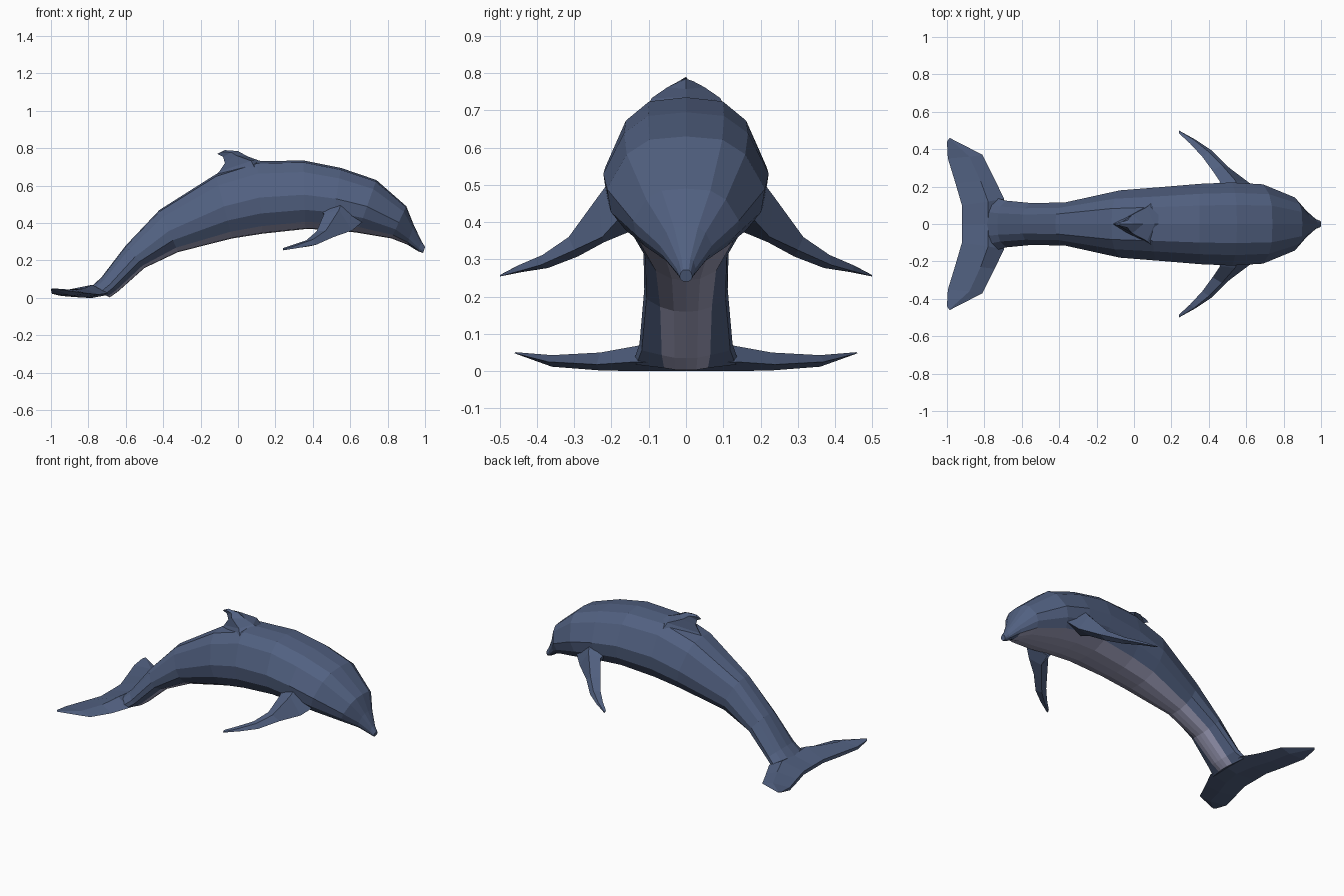
import bpy, bmesh


def material(name, rgb):
    m = bpy.data.materials.new(name)
    m.diffuse_color = (*rgb, 1)
    return m


blue = material("slate blue skin", (0.083, 0.118, 0.218))
grey = material("pale lavender belly", (0.37, 0.37, 0.53))


def loft(name, rings, mirror=False, mats=(blue,)):
    """Skin a list of closed rings, cap both ends, optionally mirror across y."""
    bm = bmesh.new()
    rows = [[bm.verts.new(p) for p in ring] for ring in rings]
    n = len(rows[0])
    for a, b in zip(rows, rows[1:]):
        for i in range(n):
            j = (i + 1) % n
            bm.faces.new((a[i], a[j], b[j], b[i]))
    bm.faces.new(rows[0])
    bm.faces.new(rows[-1])
    bmesh.ops.recalc_face_normals(bm, faces=bm.faces)
    me = bpy.data.meshes.new(name)
    bm.to_mesh(me)
    bm.free()
    ob = bpy.data.objects.new(name, me)
    bpy.context.collection.objects.link(ob)
    for m in mats:
        me.materials.append(m)
    if mirror:
        mod = ob.modifiers.new("mirror", 'MIRROR')
        mod.use_axis = (False, True, False)
    return ob


# Body: back point (x, z), belly point (x, z), half width, belly share of
# half width, from tail to snout
stations = [
    (-.79, .055, -.685, .003, .14, .42),
    (-.73, .11, -.64, .035, .125, .52),
    (-.60, .28, -.50, .16, .112, .62),
    (-.42, .47, -.32, .245, .115, .70),
    (-.12, .66, -.03, .318, .18, .72),
    (.10, .73, .13, .343, .195, .73),
    (.35, .735, .36, .368, .215, .74),
    (.55, .695, .50, .365, .222, .75),
    (.74, .63, .64, .348, .212, .76),
    (.90, .49, .82, .318, .142, .78),
    (.94, .39, .905, .285, .070, .75),
    (.98, .305, .965, .248, .026, .72),
    (1.0, .272, .99, .24, .017, .72),
]


def ring(tx, tz, bx, bz, hw, belly):
    half = [(0, 1), (.46, .97), (.75, .83), (1, .50), (.95, .28),
            (belly, .105), (belly * .47, .012), (0, 0)]
    full = half + [(-w, t) for w, t in half[-2:0:-1]]
    return [(bx + (tx - bx) * t, hw * w, bz + (tz - bz) * t) for w, t in full]


body = loft("body", [ring(*s) for s in stations], mats=(blue, grey))
# Pale belly: the lowest strips, from the chin to the tail root
n = 14
for f in body.data.polygons[:n * (len(stations) - 1)]:
    row, col = divmod(f.index, n)
    if 5 <= col <= 8 and row <= 9:
        f.material_index = 1

# Dorsal fin: front (x, z), side (x, y, z), rear (x, z), from base to tip
dorsal = [
    ((.20, .715), (.09, .11, .695), (-.15, .625)),
    ((.11, .735), (.07, .092, .733), (-.10, .675)),
    ((.05, .757), (-.01, .05, .762), (-.07, .72)),
    ((0, .785), (-.035, .02, .778), (-.08, .755)),
    ((-.07, .79), (-.085, .007, .78), (-.11, .77)),
]
loft("dorsal_fin", [[(f[0], 0, f[1]), s, (r[0], 0, r[1]), (s[0], -s[1], s[2])]
                    for f, s, r in dorsal])

# Flippers: leading, upper, trailing and lower points, from root to tip
loft("flippers", [
    [(.68, .17, .42), (.56, .19, .53), (.44, .17, .47), (.53, .15, .375)],
    [(.61, .225, .36), (.54, .235, .47), (.46, .225, .45), (.52, .22, .346)],
    [(.51, .30, .325), (.47, .315, .36), (.42, .285, .355), (.46, .29, .308)],
    [(.42, .39, .285), (.40, .385, .312), (.365, .36, .308), (.39, .37, .277)],
    [(.33, .45, .268), (.32, .45, .284), (.30, .43, .286), (.31, .44, .266)],
    [(.24, .50, .254), (.24, .499, .258), (.24, .485, .266), (.24, .49, .256)],
], mirror=True)

# Tail flukes: one side, mirrored at the middle
loft("tail_flukes", [
    [(-.70, 0, .015), (-.78, 0, .06), (-.92, 0, .03), (-.92, 0, .008), (-.78, 0, 0)],
    [(-.695, .135, .025), (-.78, .12, .07), (-.92, .10, .03), (-.92, .10, .008), (-.80, .12, 0)],
    [(-.745, .24, .018), (-.82, .23, .05), (-.955, .22, .035), (-.955, .22, .012), (-.84, .23, .002)],
    [(-.81, .37, .025), (-.88, .36, .043), (-.995, .35, .04), (-.995, .35, .022), (-.88, .36, .012)],
    [(-.985, .46, .048), (-.988, .458, .051), (-1.0, .44, .048), (-1.0, .44, .045), (-.99, .455, .046)],
], mirror=True)
